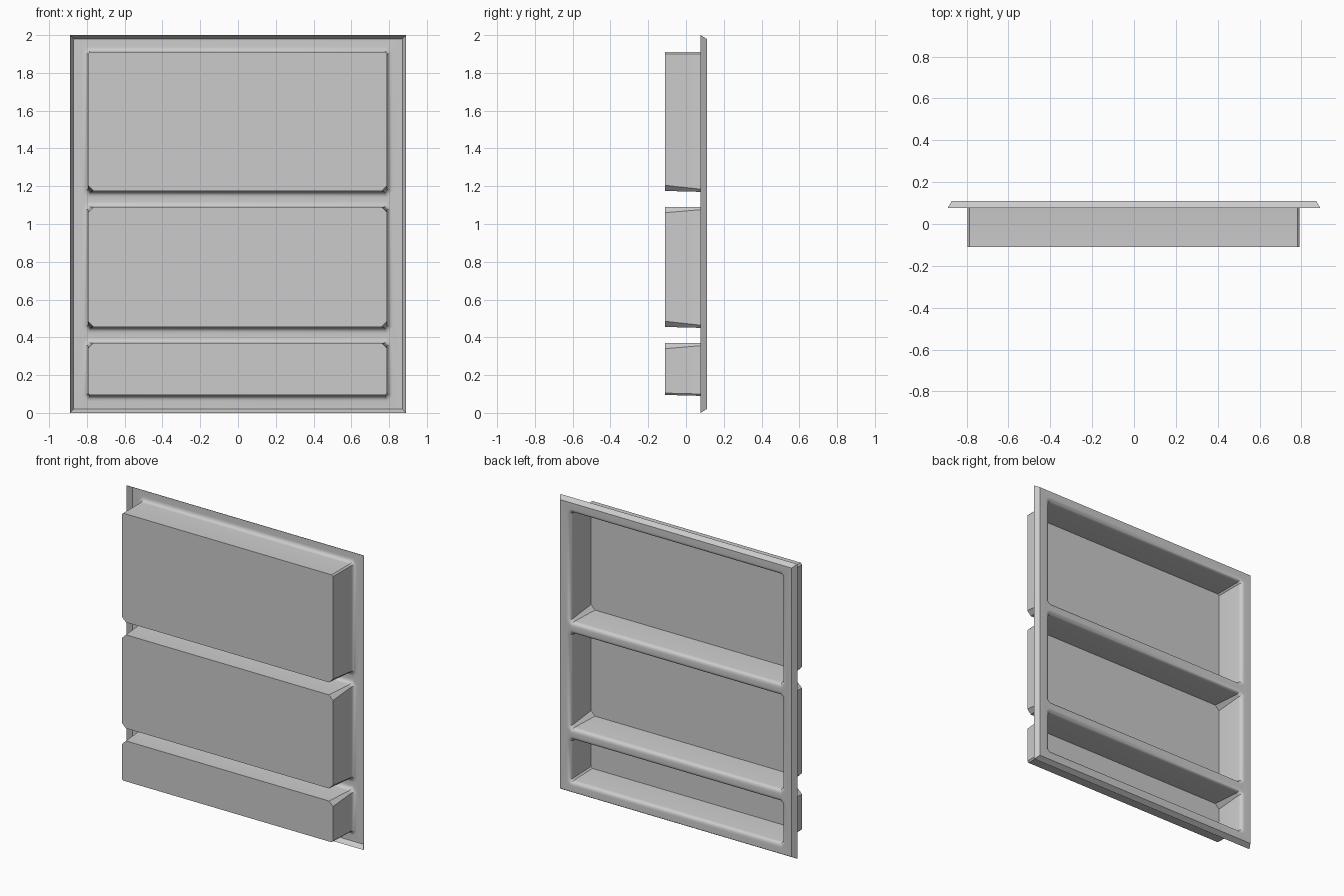
import bpy, bmesh, math

if "Cube" in bpy.data.objects:
    bpy.data.objects.remove(bpy.data.objects["Cube"])

BACK, FRONT, SKIRT = 0.11, -0.11, 0.077   # depths of sheet, pocket floors, skirt lip
R = 0.028                                 # fillet radius round each opening
X0, X1 = -0.795, 0.79                     # pocket width

bm = bmesh.new()


def loop(pts, y):
    return [bm.verts.new((x, y, z)) for x, z in pts]


def bridge(a, b):
    n = len(a)
    for i in range(n):
        j = (i + 1) % n
        bm.faces.new((a[i], a[j], b[j], b[i]))


def octagon(x0, x1, z0, z1, cb, ct):
    """Rectangle with bottom corners cut by cb and top corners by ct."""
    return [(x0 + cb, z0), (x1 - cb, z0), (x1, z0 + cb), (x1, z1 - ct),
            (x1 - ct, z1), (x0 + ct, z1), (x0, z1 - ct), (x0, z0 + cb)]


def ring_edges(ring):
    return [bm.edges.get((ring[i], ring[(i + 1) % len(ring)])) for i in range(len(ring))]


def pocket(z0, z1, bottom_cut, top_cut):
    """Closed pocket with a filleted opening; returns the opening's edges."""
    prev = loop(octagon(X0, X1, z0 + 0.005, z1, bottom_cut, top_cut), FRONT)
    bm.faces.new(prev)
    steps = 5
    for i in range(steps + 1):
        t = math.pi / 2 * i / steps
        o = R * (1 - math.cos(t))
        grow = o * (2 - math.sqrt(2))
        cb, ct = (min(c, 0.014) + grow for c in (bottom_cut, top_cut))
        ring = loop(octagon(X0 - o, X1 + o, z0 - o, z1 + o, cb, ct),
                    BACK - R + R * math.sin(t))
        bridge(prev, ring)
        prev = ring
    return ring_edges(prev)


# sloping skirt around the sheet
lip = loop([(-0.89, 0), (0.89, 0), (0.89, 2), (-0.89, 2)], SKIRT)
rim = loop([(-0.87, 0.02), (0.87, 0.02), (0.87, 1.98), (-0.87, 1.98)], BACK)
bridge(lip, rim)
borders = ring_edges(rim)

# three pockets: bottom, middle, top
for z0, z1, cb, ct in ((0.09, 0.37, 0.01, 0.03),
                       (0.45, 1.09, 0.03, 0.03),
                       (1.17, 1.91, 0.03, 0.01)):
    borders += pocket(z0, z1, cb, ct)

# flat sheet between the skirt and the openings
fill = bmesh.ops.triangle_fill(bm, edges=borders, use_beauty=True, normal=(0, 1, 0))
bmesh.ops.recalc_face_normals(bm, faces=bm.faces[:])
sheet = [g for g in fill["geom"] if isinstance(g, bmesh.types.BMFace)]
if sheet and sheet[0].normal.y < 0:
    bmesh.ops.reverse_faces(bm, faces=bm.faces[:])

mesh = bpy.data.meshes.new("moulded_panel")
bm.to_mesh(mesh)
bm.free()
panel = bpy.data.objects.new("moulded_panel", mesh)
bpy.context.collection.objects.link(panel)
bpy.context.view_layer.objects.active = panel
panel.select_set(True)
bpy.ops.object.shade_smooth_by_angle(angle=math.radians(30))
